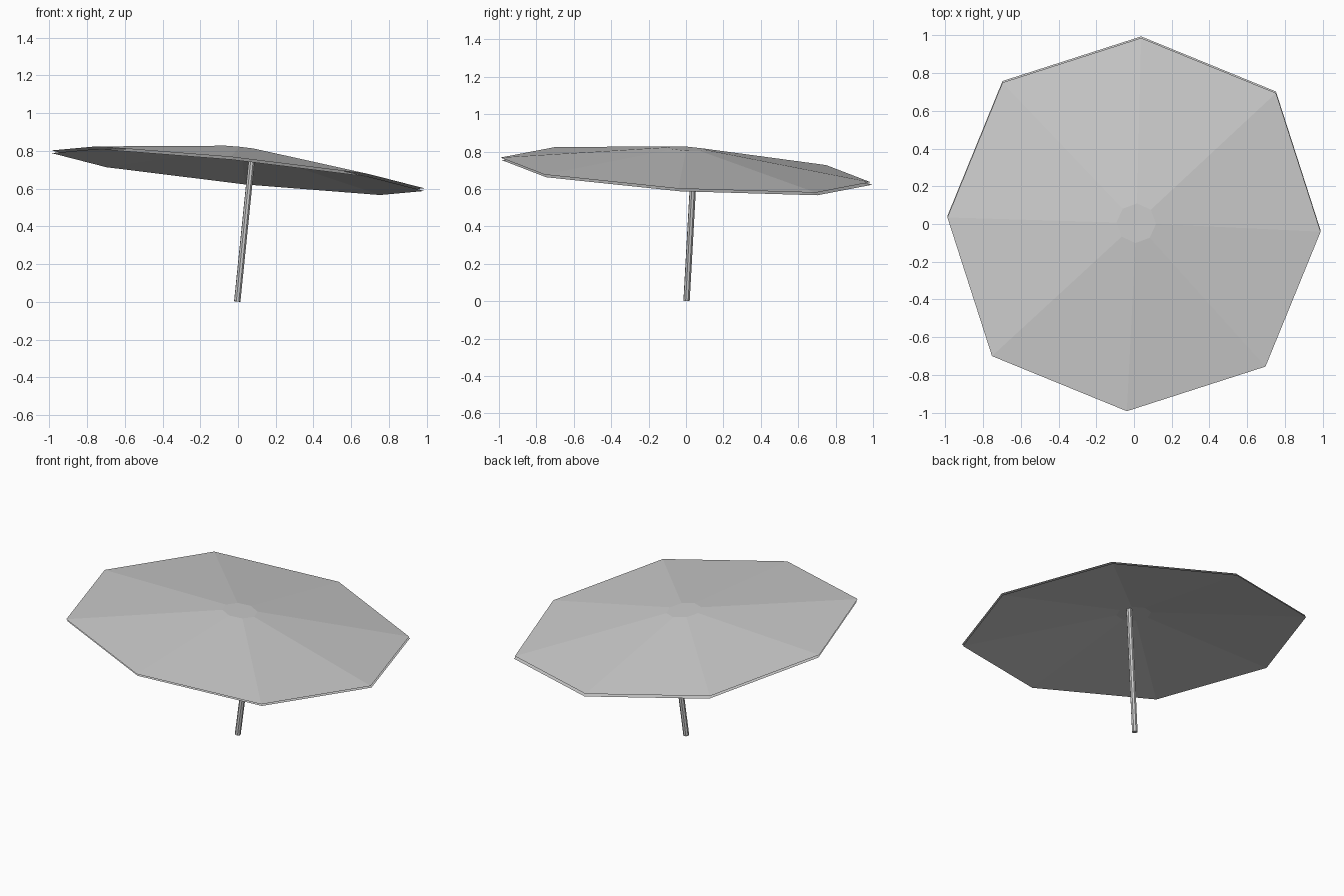
import bpy, bmesh, math
from mathutils import Vector

cube = bpy.data.objects.get("Cube")
if cube:
    bpy.data.objects.remove(cube, do_unlink=True)

# one plain grey for everything
grey = bpy.data.materials.new("light_grey")
grey.use_nodes = True
grey.diffuse_color = (0.6, 0.6, 0.6, 1)
grey.node_tree.nodes["Principled BSDF"].inputs["Base Color"].default_value = (0.6, 0.6, 0.6, 1)

AXIS = Vector((0.104, 0.0625, 1)).normalized()   # leaning axis of the canopy
SIDES = 8
PHASE = math.radians(-2.2)


def add_object(name, bm):
    mesh = bpy.data.meshes.new(name)
    bm.to_mesh(mesh)
    bm.free()
    mesh.materials.append(grey)
    obj = bpy.data.objects.new(name, mesh)
    bpy.context.collection.objects.link(obj)
    return obj


def ring(bm, radii, centre):
    """Octagon lying in the leaning plane; radii alternate between corners."""
    verts = []
    for i in range(SIDES):
        a = PHASE + i * 2 * math.pi / SIDES
        x, y = radii[i % 2] * math.cos(a), radii[i % 2] * math.sin(a)
        z = -(AXIS.x * x + AXIS.y * y) / AXIS.z
        verts.append(bm.verts.new(centre + Vector((x, y, z))))
    return verts


def canopy(name, offset):
    """Open shallow shell: sloping panels up to a small flat crown."""
    bm = bmesh.new()
    base = Vector((0, 0, 0.702)) + Vector(offset)
    rim = ring(bm, (0.99, 1.026), base)
    crown = ring(bm, (0.105, 0.105), base + AXIS * 0.114)
    for i in range(SIDES):
        j = (i + 1) % SIDES
        bm.faces.new((rim[i], rim[j], crown[j], crown[i]))
    bm.faces.new(crown)
    return add_object(name, bm)


# two thin layers of cloth, the lining just under the cover
canopy("canopy_cover", (0, -0.003, 0))
canopy("canopy_lining", (0, 0.005, -0.014))

# leaning pole
foot, top = Vector((-0.004, 0.003, 0.002)), Vector((0.077, 0.047, 0.795))
bm = bmesh.new()
bmesh.ops.create_cone(bm, cap_ends=True, segments=8, radius1=0.0175,
                      radius2=0.0175, depth=(top - foot).length)
pole = add_object("pole", bm)
pole.rotation_euler = (top - foot).to_track_quat("Z", "Y").to_euler()
pole.location = (foot + top) / 2
